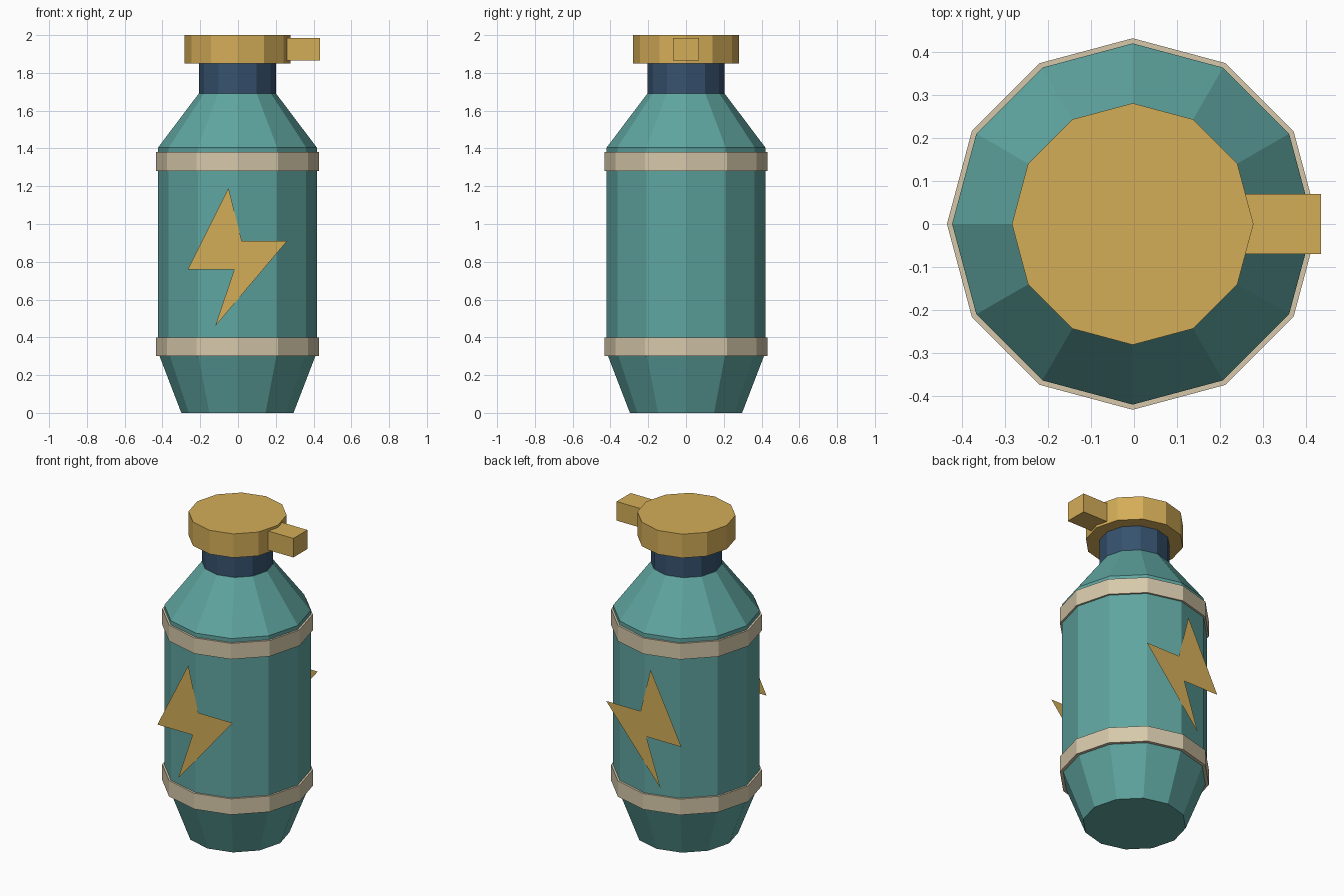
import bpy, math

if "Cube" in bpy.data.objects:
    bpy.data.objects.remove(bpy.data.objects["Cube"])

SIDES = 12
CX = -0.003  # axis offset that keeps the whole model centred with the spout


def material(name, rgb):
    lin = [((c / 255 + 0.055) / 1.055) ** 2.4 for c in rgb]
    m = bpy.data.materials.new(name)
    m.diffuse_color = (*lin, 1)
    m.use_nodes = True
    m.node_tree.nodes["Principled BSDF"].inputs["Base Color"].default_value = m.diffuse_color
    return m


teal = material("teal", (95, 165, 160))
gold = material("gold", (212, 173, 88))
cream = material("cream", (214, 200, 170))
navy = material("navy", (54, 82, 110))


def add_mesh(name, verts, faces, mat):
    me = bpy.data.meshes.new(name)
    me.from_pydata(verts, [], faces)
    me.materials.append(mat)
    ob = bpy.data.objects.new(name, me)
    bpy.context.collection.objects.link(ob)
    return ob


def lathe(name, profile, mat):
    """Closed faceted solid from (radius, z) pairs listed bottom to top."""
    verts, faces = [], []
    for r, z in profile:
        for i in range(SIDES):
            a = 2 * math.pi * i / SIDES
            verts.append((CX + r * math.cos(a), r * math.sin(a), z))
    for k in range(len(profile) - 1):
        for i in range(SIDES):
            j = (i + 1) % SIDES
            a, b = k * SIDES, (k + 1) * SIDES
            faces.append((a + i, a + j, b + j, b + i))
    faces.append(tuple(reversed(range(SIDES))))
    top = (len(profile) - 1) * SIDES
    faces.append(tuple(range(top, top + SIDES)))
    return add_mesh(name, verts, faces, mat)


# Flask body, neck and cap
lathe("body", [(0.297, 0), (0.42, 0.32), (0.42, 1.405), (0.205, 1.69)], teal)
lathe("neck", [(0.203, 1.69), (0.203, 1.85)], navy)
lathe("cap", [(0.281, 1.85), (0.281, 2.0)], gold)

# Bands around the body
for name, z in (("lower_band", 0.30), ("upper_band", 1.28)):
    lathe(name, [(0.432, z), (0.432, z + 0.10)], cream)

# Spout block on the cap
bpy.ops.mesh.primitive_cube_add(size=1, location=(0.3275, 0, 1.925))
spout = bpy.context.object
spout.name = "spout"
spout.scale = (0.215, 0.14, 0.12)
spout.data.materials.append(gold)

# Flat lightning bolts, front and back
bolt = [(-0.05, 1.19), (-0.265, 0.76), (-0.02, 0.76),
        (-0.12, 0.46), (0.26, 0.91), (0.02, 0.91)]
for name, y in (("front_bolt", -0.424), ("back_bolt", 0.424)):
    order = range(6) if y < 0 else reversed(range(6))
    add_mesh(name, [(x, y, z) for x, z in bolt], [tuple(order)], gold)
